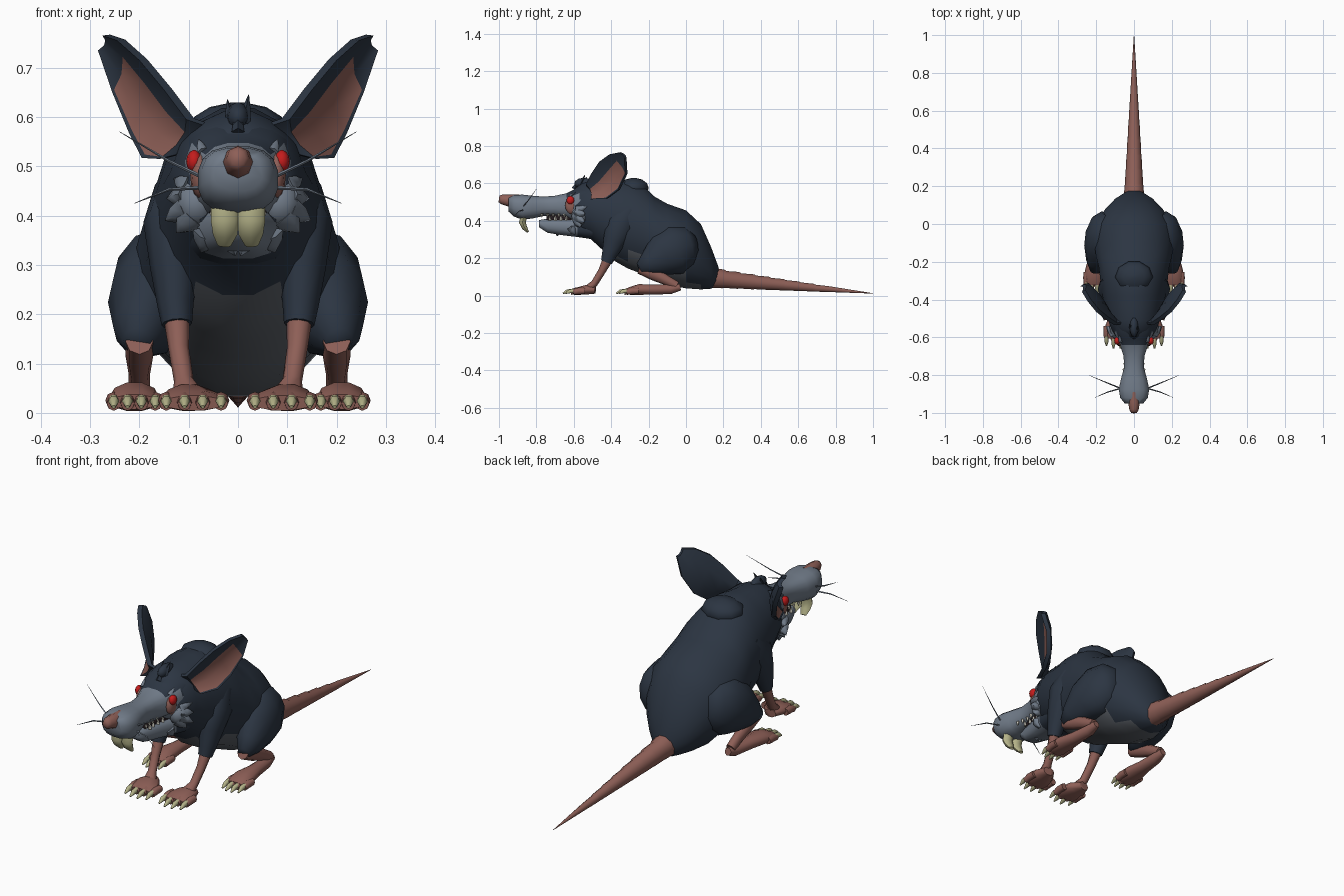
import bpy, bmesh, math
from mathutils import Vector as V

def material(name, r, g, b):
    m = bpy.data.materials.new(name)
    m.diffuse_color = (r, g, b, 1)
    return m

FUR = material("dark_fur", .025, .036, .055)
GREY = material("grey_fur", .165, .20, .25)
BELLY = material("belly_fur", .10, .112, .13)
SKIN = material("pink_skin", .27, .115, .095)
CLAW = material("yellow_claw", .46, .45, .25)
RED = material("red_eye", .55, .012, .012)
MOUTH = material("dark_mouth", .02, .012, .015)
TEETH = material("white_teeth", .6, .58, .5)

def loft(name, rings, mats, rule=None, sharp=65):
    """Skin a list of closed rings; rule(i, j, centre) picks the material slot."""
    bm = bmesh.new()
    rows = [[bm.verts.new(p) for p in r] for r in rings]
    n = len(rows[0])
    for i in range(len(rows) - 1):
        for j in range(n):
            k = (j + 1) % n
            f = bm.faces.new((rows[i][j], rows[i][k], rows[i + 1][k], rows[i + 1][j]))
            if rule:
                f.material_index = rule(i, j, f.calc_center_median())
    for r in (rows[0], rows[-1]):
        f = bm.faces.new(r)
        if rule:
            f.material_index = rule(0 if r is rows[0] else len(rows) - 2, 0, f.calc_center_median())
    bmesh.ops.recalc_face_normals(bm, faces=bm.faces)
    me = bpy.data.meshes.new(name)
    bm.to_mesh(me)
    bm.free()
    for m in mats:
        me.materials.append(m)
    for p in me.polygons:
        p.use_smooth = True
    me.set_sharp_from_angle(angle=math.radians(sharp))
    ob = bpy.data.objects.new(name, me)
    bpy.context.collection.objects.link(ob)
    return ob

def boxy(c, e):
    return math.copysign(abs(c) ** e, c)

def trunk(name, sections, mats, rule=None, n=16, e=1):
    """Sections along y: (y, z top, z bottom, half width); e < 1 squares the section."""
    rings = []
    for y, t, b, w in sections:
        rings.append([V((w * boxy(math.cos(a), e), y, (t + b) / 2 + (t - b) / 2 * boxy(math.sin(a), e)))
                      for a in [2 * math.pi * (j + .5) / n for j in range(n)]])
    return loft(name, rings, mats, rule)

def tube(name, pts, mat, n=8, s=1):
    """Points (x, y, z, rx, rz) along a path; s=-1 mirrors in x."""
    ps = [V((p[0] * s, p[1], p[2])) for p in pts]
    rings = []
    for i, p in enumerate(ps):
        t = (ps[min(i + 1, len(ps) - 1)] - ps[max(i - 1, 0)]).normalized()
        ax = V((0, 1, 0)) if abs(t.x) > .8 else V((1, 0, 0))
        u = (ax - t * ax.dot(t)).normalized()
        v = t.cross(u)
        rx, rz = pts[i][3:]
        rings.append([p + u * rx * math.cos(a) + v * rz * math.sin(a)
                      for a in [2 * math.pi * j / n for j in range(n)]])
    return loft(name, rings, [mat])

def spike(name, a, b, r, mat, s=1, flat=1.0, n=4):
    m = [(a[k] + b[k]) / 2 for k in range(3)]
    return tube(name, [(*a, r, r * flat), (*m, r * .7, r * .7 * flat), (*b, .0008, .0008)], mat, n, s)

def ball(name, c, r, mat, s=1):
    rings = []
    for i in range(7):
        a = math.pi * (.04 + .92 * i / 6)
        rings.append([V((s * (c[0] + r[0] * math.sin(a) * math.cos(b)), c[1] + r[1] * math.sin(a) * math.sin(b),
                         c[2] + r[2] * math.cos(a))) for b in [math.pi * j / 5 for j in range(10)]])
    return loft(name, rings, [mat])

# Body, with a lighter belly underneath
trunk("body", [(.175, .15, .06, .035), (.135, .26, .035, .10), (.08, .385, .03, .155), (0, .46, .035, .205),
               (-.10, .495, .055, .215), (-.17, .535, .085, .205), (-.23, .595, .11, .19), (-.31, .62, .14, .18),
               (-.38, .622, .18, .17), (-.44, .615, .235, .155), (-.51, .615, .30, .14),
               (-.56, .60, .32, .12), (-.60, .57, .345, .095)],
      [FUR, BELLY], lambda i, j, c: int((10 <= j <= 12 and 2 <= i <= 8) or (j in (9, 13) and 3 <= i <= 7 and c.z < .22)))

# Head with grey muzzle, lower jaw, mouth inside
trunk("muzzle", [(-.50, .60, .37, .12), (-.57, .585, .385, .108), (-.605, .565, .395, .094), (-.64, .548, .415, .076),
                 (-.70, .535, .425, .056), (-.76, .53, .425, .053), (-.82, .535, .412, .070), (-.875, .541, .405, .082),
                 (-.92, .538, .422, .074), (-.95, .525, .45, .05)],
      [FUR, GREY], lambda i, j, c: int(c.y < -.65 or (c.y < -.53 and c.z < .53)), 16, .78)
trunk("lower_jaw", [(-.50, .42, .30, .10), (-.58, .418, .312, .085), (-.66, .415, .322, .060),
                    (-.74, .412, .335, .043), (-.785, .405, .365, .028)],
      [FUR, GREY], lambda i, j, c: int(c.y < -.56), 12, .75)
trunk("mouth_inside", [(-.58, .45, .38, .07), (-.66, .45, .38, .048), (-.745, .44, .385, .034)], [MOUTH], None, 8)

# Nose
tube("nose", [(0, -.89, .508, .030, .034), (0, -.945, .508, .031, .033), (0, -.985, .515, .024, .026),
              (0, -1, .517, .015, .017)], SKIN, 8)

# Tail with slight stepped folds
tail = []
for k in range(12):
    f = k / 11
    y, r = .12 + .88 * f, .057 * (1 - f) + .001
    tail.append((0, y, .085 * (1 - f) + .012, r * .95, r))
    if 0 < k < 8:
        tail.append((0, y + .012, .085 * (1 - f) + .009, r * .90, r * .90))
tube("tail", tail, SKIN, 10)

# Fur tufts on the forehead, hump on the neck
for x, y, z, h in [(0, -.60, .57, .045), (.012, -.57, .585, .06), (-.012, -.56, .585, .05)]:
    spike("forehead_tuft", (x, y, z), (x * 1.8, y + .03, z + h), .013, FUR)
ball("forehead_crest", (0, -.545, .60), (.024, .055, .03), FUR)
ball("neck_hump", (0, -.28, .575), (.10, .085, .055), FUR)

for s in (1, -1):
    # Ear: cupped leaf with pink inside and dark rim
    upper = [(.06, -.53, .58), (.105, -.535, .595), (.15, -.505, .655), (.20, -.465, .715), (.245, -.41, .755), (.275, -.36, .765)]
    lower = [(.10, -.50, .53), (.16, -.51, .515), (.195, -.43, .517), (.22, -.365, .565), (.255, -.325, .65), (.284, -.33, .735)]
    rings = []
    for i, (a, b) in enumerate(zip(upper, lower)):
        a, b = V(a), V(b)
        cup = V((-.035, .03, 0)) * (.3 + .7 * math.sin(math.pi * (i + .5) / 6))
        thick = V((-.016, .012, .002))
        front = [a.lerp(b, t) + cup * 2.4 * t * (1 - t) for t in (0, .32, .65, .95, 1)]
        back = [a.lerp(b, t) + cup * 2.4 * t * (1 - t) + thick for t in (1, .6, .28, 0)]
        rings.append([V((p.x * s, p.y, p.z)) for p in front + back])
    loft("ear", rings, [FUR, SKIN], lambda i, j, c: int(j in (1, 2) and 1 <= i <= 3), 50)

    # Eye and bare skin around it
    ball("eye_socket", (.078, -.612, .482), (.019, .036, .046), SKIN, s)
    ball("eye", (.089, -.618, .51), (.016, .022, .023), RED, s)

    # Cheek and brow fur
    ball("cheek", (.085, -.565, .425), (.045, .05, .05), GREY, s)
    for a, b in [((.10, -.575, .415), (.148, -.545, .39)), ((.10, -.575, .44), (.145, -.54, .435)),
                 ((.09, -.58, .40), (.125, -.565, .365)), ((.09, -.57, .46), (.13, -.53, .475)),
                 ((.06, -.61, .36), (.075, -.595, .325)), ((.07, -.62, .53), (.08, -.59, .555))]:
        spike("cheek_fur", a, b, .034 if a[2] < .5 else .012, GREY, s, .8, 6)
    spike("chin_fur", (.015, -.68, .35), (.006, -.69, .318), .022, GREY, s)

    # Teeth
    tube("incisor", [(.027, -.865, .43, .028, .018), (.027, -.875, .39, .028, .018), (.026, -.862, .362, .025, .014),
                     (.028, -.845, .340, .014, .006)], CLAW, 8, s)
    for k in range(5):
        x, y = .046 + .004 * abs(k - 2), -.77 + .03 * k
        spike("upper_tooth", (x, y, .438), (x, y, .418), .008, TEETH, s)
        if k:
            spike("lower_tooth", (x - .006, y + .012, .402), (x - .004, y + .012, .428), .009, TEETH, s)

    # Whiskers
    for end, z in [((.24, -.80, .57), .485), ((.21, -.92, .425), .465)]:
        mid = (.14, -.87 + (end[1] + .87) * .4, z + (end[2] - z) * .3)
        tube("whisker", [(.07, -.87, z - .008, .004, .004), (*mid, .003, .003), (*end, .0005, .0005)], GREY, 4, s)

    # Front leg: furry upper arm, bare forearm, paw
    tube("front_upper_leg", [(.10, -.30, .45, .07, .07), (.118, -.35, .375, .075, .088), (.13, -.385, .29, .048, .062),
                             (.127, -.41, .22, .037, .042), (.124, -.425, .18, .031, .032)], FUR, 10, s)
    tube("front_lower_leg", [(.125, -.415, .20, .027, .028), (.12, -.45, .13, .021, .02), (.11, -.49, .065, .02, .019),
                             (.10, -.525, .035, .035, .022)], SKIN, 8, s)
    tube("front_paw", [(.105, -.485, .03, .028, .020), (.10, -.53, .032, .052, .027), (.09, -.58, .024, .070, .021),
                       (.09, -.605, .02, .062, .016)], SKIN, 10, s)

    # Hind leg: thigh, shank, foot
    tube("thigh", [(.13, .045, .27, .05, .06), (.145, .01, .265, .082, .11), (.16, -.06, .245, .098, .135),
                   (.18, -.13, .215, .086, .115), (.198, -.20, .17, .056, .066), (.205, -.25, .145, .028, .03)], FUR, 12, s)
    tube("hind_shank", [(.20, -.25, .145, .028, .028), (.20, -.17, .115, .028, .035), (.20, -.10, .08, .022, .026),
                        (.20, -.05, .052, .022, .024)], SKIN, 8, s)
    tube("hind_foot", [(.20, -.03, .045, .016, .018), (.20, -.08, .034, .028, .026), (.205, -.17, .032, .034, .028),
                       (.21, -.25, .033, .050, .030), (.21, -.30, .025, .054, .022), (.21, -.32, .022, .048, .016)], SKIN, 10, s)

    # Toes and claws
    for name, cx, y0, spread in (("front", .09, -.575, .037), ("hind", .21, -.29, .028)):
        for k in range(4):
            t = k - 1.5
            x, y = cx + t * spread, y0 + .007 * t * t
            tube(name + "_toe", [(x, y + .02, .025, .016, .017), (x, y - .015, .025, .017, .018),
                                 (x, y - .043, .019, .014, .015)], SKIN, 8, s)
            tube(name + "_claw", [(x, y - .034, .026, .011, .012), (x, y - .062, .023, .011, .012),
                                  (x, y - .085, .012, .004, .004)], CLAW, 6, s)
